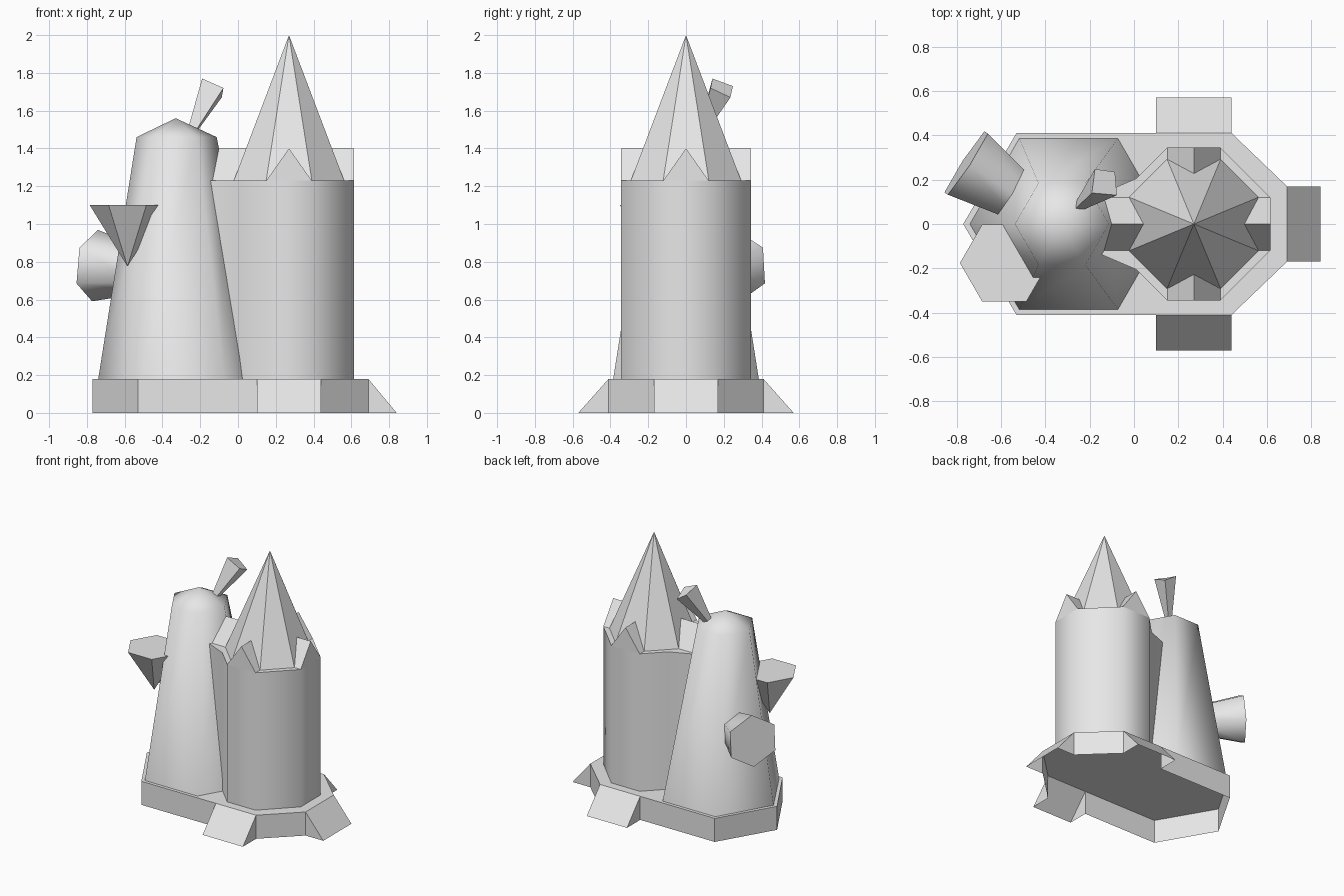
import bpy, bmesh, math
from mathutils import Vector

if "Cube" in bpy.data.objects:
    bpy.data.objects.remove(bpy.data.objects["Cube"])

grey = bpy.data.materials.new("plain_grey")
grey.diffuse_color = (0.8, 0.8, 0.8, 1)
grey.use_nodes = True
grey.node_tree.nodes["Principled BSDF"].inputs["Base Color"].default_value = grey.diffuse_color


def make(name, verts, faces, smooth=None, recalc=True):
    """Mesh object from points and faces, optionally smoothed below an angle."""
    me = bpy.data.meshes.new(name)
    me.from_pydata([tuple(v) for v in verts], [], faces)
    bm = bmesh.new()
    bm.from_mesh(me)
    bmesh.ops.remove_doubles(bm, verts=bm.verts, dist=1e-5)
    if recalc:
        bmesh.ops.recalc_face_normals(bm, faces=bm.faces)
    bm.to_mesh(me)
    bm.free()
    me.materials.append(grey)
    ob = bpy.data.objects.new(name, me)
    bpy.context.collection.objects.link(ob)
    if smooth:
        bpy.ops.object.select_all(action='DESELECT')
        ob.select_set(True)
        bpy.context.view_layer.objects.active = ob
        bpy.ops.object.shade_smooth_by_angle(angle=math.radians(smooth))
    return ob


def loft(name, rings, tip=None, smooth=None):
    """Skin a stack of rings, capped at both ends or closed to a tip."""
    n = len(rings[0])
    verts = [p for r in rings for p in r]
    faces = [list(range(n))[::-1]]
    for k in range(len(rings) - 1):
        for i in range(n):
            j = (i + 1) % n
            faces.append([k * n + i, k * n + j, (k + 1) * n + j, (k + 1) * n + i])
    last = (len(rings) - 1) * n
    if tip:
        verts.append(tip)
        faces += [[last + i, last + (i + 1) % n, len(verts) - 1] for i in range(n)]
    else:
        faces.append([last + i for i in range(n)])
    return make(name, verts, faces, smooth)


def ring(cx, cy, z, r, n, turn=0):
    return [(cx + r * math.cos(math.tau * i / n + turn),
             cy + r * math.sin(math.tau * i / n + turn), z) for i in range(n)]


# Base plinth: a shell open underneath, its walls interrupted by the ramps
Z = 0.18
outline = [(-0.77, 0), (-0.53, -0.41), (0.10, -0.41), (0.44, -0.41), (0.69, -0.17),
           (0.69, 0.17), (0.44, 0.41), (0.10, 0.41), (-0.53, 0.41)]
ramps = {2: (0, -0.16), 4: (0.15, 0), 6: (0, 0.16)}
n = len(outline)
verts = [(x, y, Z) for x, y in outline] + [(x, y, 0) for x, y in outline]
faces = [list(range(n))]
for i in range(n):
    j = (i + 1) % n
    if i in ramps:
        dx, dy = ramps[i]
        k = len(verts)
        verts += [(outline[a][0] + dx, outline[a][1] + dy, 0) for a in (i, j)]
        faces += [[i, k, k + 1, j], [i, i + n, k], [j, k + 1, j + n]]
    else:
        faces.append([i, i + n, j + n, j])
make("base_with_ramps", verts, faces)

# Tapered left tower with a shallow cap
loft("tapered_tower",
     [ring(-0.295, 0, Z, 0.445, 6), ring(-0.325, 0, 1.46, 0.212, 6)],
     (-0.33, 0, 1.56), 65)

# Right tower, with a spur running into the tapered tower
half = [(-0.2, -0.115), (0.01, -0.205), (0.15, -0.345), (0.39, -0.345), (0.615, -0.12)]
plan = half + [(x, -y) for x, y in reversed(half)]
loft("round_tower", [[(x, y, z) for x, y in plan] for z in (Z, 1.23)], smooth=50)

# Pointed roof
loft("spire", [ring(0.27, 0, 1.23, 0.316, 8, math.pi / 8)], (0.27, 0, 2.0))

# Four gables around the spire
for i, reach in enumerate((0.345, 0.345, 0.43, 0.345)):
    a = i * math.pi / 2
    d, s = Vector((math.cos(a), math.sin(a), 0)), Vector((-math.sin(a), math.cos(a), 0))
    c = Vector((0.27, 0, 0))
    section = [(-0.12, 1.23), (0.12, 1.23), (0, 1.4)]
    loft("gable", [[c + d * r + s * w + Vector((0, 0, z)) for w, z in section]
                   for r in (0.15, reach)])

# Flared chimney leaning out of the cap
mouth = [Vector(p) for p in ((-0.19, 0.14, 1.77), (-0.176, 0.248, 1.73),
                             (-0.086, 0.235, 1.67), (-0.077, 0.13, 1.72))]
mid = sum(mouth, Vector()) / 4
foot = Vector((-0.25, 0.08, 1.48))
loft("chimney", [[foot + (p - mid) * 0.3 for p in mouth], mouth])

# Balcony: an upturned six-sided cone
loft("balcony", [ring(-0.585, -0.176, 1.10, 0.2, 6)], (-0.585, -0.176, 0.775))

# Six-sided pod facing the back left
out = Vector((-0.837, 0.548, 0.1)).normalized()
side = out.cross(Vector((0, 0, 1))).normalized()
up = side.cross(out)
centre = Vector((-0.757, 0.275, 0.78))


def pod_ring(depth, r):
    return [centre - out * depth + side * r * math.sin(math.tau * i / 6)
            + up * r * math.cos(math.tau * i / 6) for i in range(6)]


loft("side_pod", [pod_ring(0.34, 0.11), pod_ring(0, 0.19)], smooth=65)
